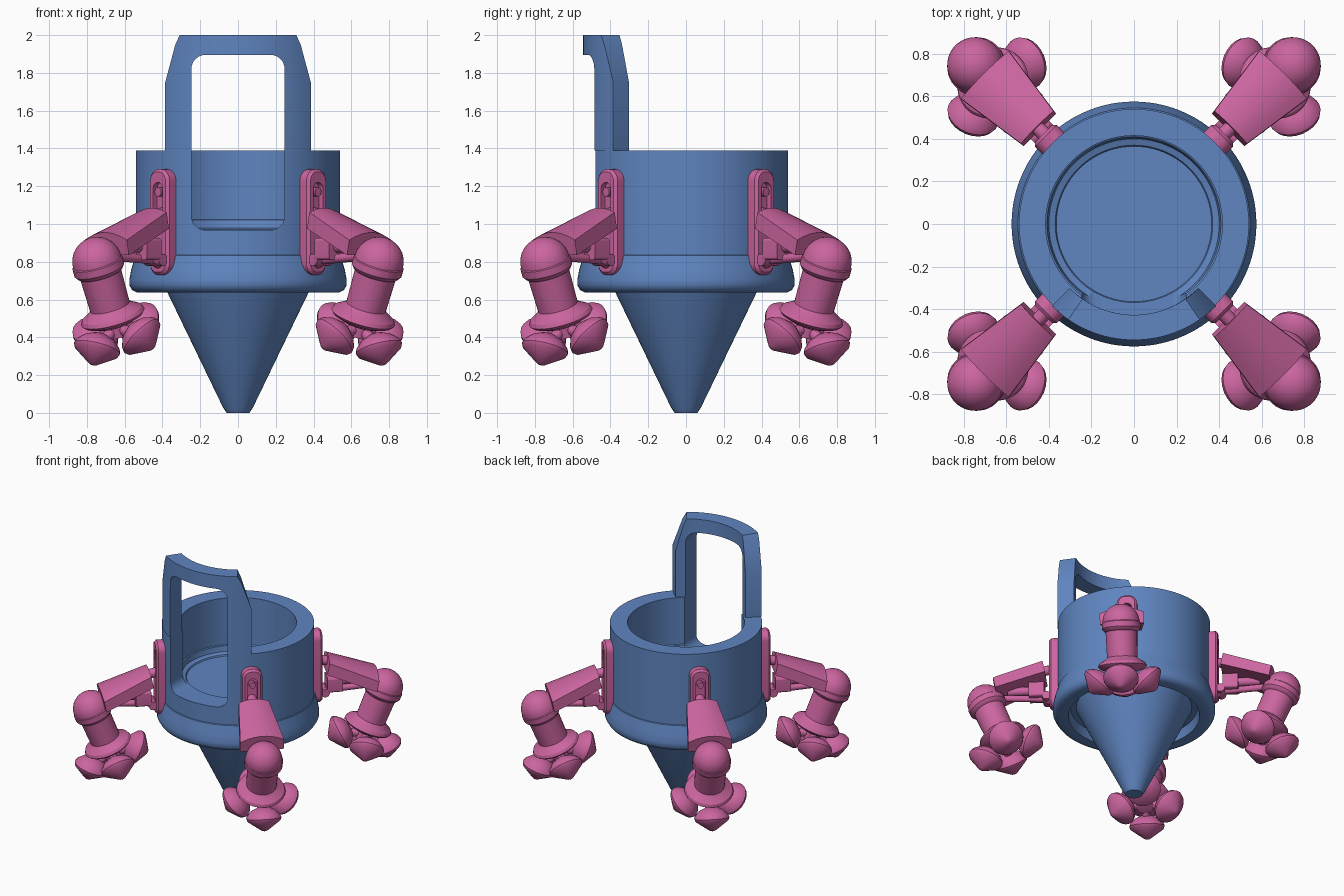
import bpy, bmesh
from math import sin, cos, pi, radians
from mathutils import Matrix, Vector

if "Cube" in bpy.data.objects:
    bpy.data.objects.remove(bpy.data.objects["Cube"])


def material(name, rgb):
    m = bpy.data.materials.new(name)
    m.use_nodes = True
    m.diffuse_color = (*rgb, 1)
    m.node_tree.nodes["Principled BSDF"].inputs["Base Color"].default_value = (*rgb, 1)
    return m


BLUE = material("steel blue", (0.115, 0.235, 0.53))
PINK = material("orchid pink", (0.60, 0.13, 0.35))


def finish(name, bm, mat, angle=32):
    bmesh.ops.remove_doubles(bm, verts=bm.verts, dist=1e-5)
    bmesh.ops.recalc_face_normals(bm, faces=bm.faces)
    mesh = bpy.data.meshes.new(name)
    bm.to_mesh(mesh)
    bm.free()
    mesh.materials.append(mat)
    ob = bpy.data.objects.new(name, mesh)
    bpy.context.collection.objects.link(ob)
    shade(ob, angle)
    return ob


def shade(ob, angle=32):
    bpy.ops.object.select_all(action="DESELECT")
    ob.select_set(True)
    bpy.context.view_layer.objects.active = ob
    bpy.ops.object.shade_smooth_by_angle(angle=radians(angle))


def lathe(bm, profile, steps=32, matrix=Matrix()):
    """Spin (radius, height) points round the local z axis."""
    rings = [[bm.verts.new(matrix @ Vector((r * cos(2 * pi * i / steps), r * sin(2 * pi * i / steps), z)))
              for i in range(steps)] for r, z in profile]
    for a, b in zip(rings, rings[1:]):
        for i in range(steps):
            j = (i + 1) % steps
            bm.faces.new((a[i], a[j], b[j], b[i]))
    for ring, (r, z) in ((rings[0], profile[0]), (rings[-1], profile[-1])):
        if r > 1e-4:
            bm.faces.new(ring)


def aim(origin, direction):
    return Matrix.Translation(origin) @ Vector(direction).to_track_quat("Z", "Y").to_matrix().to_4x4()


def rod(bm, start, end, radius, steps=16):
    start, end = Vector(start), Vector(end)
    lathe(bm, [(radius, 0), (radius, (end - start).length)], steps, aim(start, end - start))


def rounded_prism(bm, x0, x1, half_w, z0, z1, r, matrix=Matrix(), bevel=0):
    """Rounded rectangle in the yz plane, extruded along x, with an optional bevelled outer end."""
    rims = []
    for x, inset in ((x0, 0), (x1 - bevel, 0), (x1, bevel)):
        rim = []
        corners = [(half_w - r, z1 - r), (r - half_w, z1 - r), (r - half_w, z0 + r), (half_w - r, z0 + r)]
        for k, (y, z) in enumerate(corners):
            for i in range(9):
                a = (k + i / 8) * pi / 2
                rim.append(bm.verts.new(matrix @ Vector((x, y + (r - inset) * cos(a), z + (r - inset) * sin(a)))))
        rims.append(rim)
    if not bevel:
        bmesh.ops.delete(bm, geom=rims.pop(), context="VERTS")
    n = len(rims[0])
    for a, b in zip(rims, rims[1:]):
        for i in range(n):
            bm.faces.new((a[i], a[(i + 1) % n], b[(i + 1) % n], b[i]))
    bm.faces.new(rims[0])
    bm.faces.new(rims[-1])


def cut(ob, cutter):
    mod = ob.modifiers.new("cut", "BOOLEAN")
    mod.operation = "DIFFERENCE"
    mod.solver = "EXACT"
    mod.object = cutter
    bpy.context.view_layer.objects.active = ob
    bpy.ops.object.modifier_apply(modifier=mod.name)
    shade(ob)


# Hull: nose cone, recessed underside, bumper ring, wall and basin
R_IN, R_OUT, RIM = 0.415, 0.54, 1.39
bm = bmesh.new()
lathe(bm, [(0, 0), (0.06, 0), (0.08, 0.03), (0.375, 0.64), (0.41, 0.71), (0.45, 0.71), (0.465, 0.64),
           (0.535, 0.637), (0.56, 0.65), (0.575, 0.675), (0.575, 0.705), (0.565, 0.76), (0.55, 0.81),
           (0.545, 0.833), (R_OUT, 0.836), (R_OUT, RIM), (R_IN, RIM), (R_IN, 1.025), (0.408, 1.02),
           (0.40, 0.98), (0.37, 0.97), (0.365, 0.96), (0, 0.96)], 96)
hull = finish("hull", bm, BLUE)

# Tall front frame: a curved slab with tapered shoulders
bm = bmesh.new()
cols, loops = 24, []
for z, half in ((RIM, 45), (1.75, 45), (1.95, 37.5), (2.0, 34.5)):
    loop = []
    for r, order in ((R_OUT + 0.005, range(cols + 1)), (R_IN + 0.012, range(cols, -1, -1))):
        for i in order:
            a = radians(-90 - half + 2 * half * i / cols)
            loop.append(bm.verts.new((r * cos(a), r * sin(a), z)))
    loops.append(loop)
n = len(loops[0])
for a, b in zip(loops, loops[1:]):
    for i in range(n):
        bm.faces.new((a[i], a[(i + 1) % n], b[(i + 1) % n], b[i]))
for loop in (loops[0], loops[-1]):
    for i in range(cols):
        bm.faces.new((loop[i], loop[i + 1], loop[n - 2 - i], loop[n - 1 - i]))
frame = finish("front_frame", bm, BLUE)

# Doorway through the frame and the wall
bm = bmesh.new()
rounded_prism(bm, 0.2, 0.8, 0.247, 0.968, 1.895, 0.075, Matrix.Rotation(-pi / 2, 4, "Z"))
cutter = finish("doorway_cutter", bm, BLUE)
cutter.hide_render = True
for ob in (hull, frame):
    cut(ob, cutter)
bpy.data.objects.remove(cutter)

# Arm parts are built along +x, then copied to the four diagonals
parts = []

# Mounting plate with a slot
bm = bmesh.new()
rounded_prism(bm, 0.525, 0.60, 0.072, 0.73, 1.29, 0.062, bevel=0.015)
plate = finish("mount_plate", bm, PINK)
bm = bmesh.new()
rounded_prism(bm, 0.57, 0.7, 0.036, 1.03, 1.22, 0.035)
slot = finish("slot_cutter", bm, PINK)
slot.hide_render = True
cut(plate, slot)
bpy.data.objects.remove(slot)
parts.append(plate)

# Shoulder linkage: pins, pistons and clevis block
bm = bmesh.new()
rod(bm, (0.55, 0, 1.17), (0.60, 0, 1.17), 0.024)
rod(bm, (0.56, 0, 1.055), (0.72, 0, 1.02), 0.034)
rod(bm, (0.57, 0, 0.79), (0.64, 0, 0.82), 0.035)
rod(bm, (0.62, 0, 0.81), (0.95, 0, 0.83), 0.024)
rod(bm, (0.62, -0.06, 0.81), (0.62, 0.06, 0.81), 0.032)
rod(bm, (0.64, 0, 0.88), (0.90, 0, 0.88), 0.032)
rounded_prism(bm, 0.635, 0.745, 0.062, 0.81, 0.925, 0.015)
parts.append(finish("shoulder_linkage", bm, PINK))

# Upper arm: tapered cover with a crowned top
bm = bmesh.new()
sections = []
for x, w, low, side, top in ((0.625, 0.108, 0.975, 1.062, 1.085), (0.975, 0.158, 0.835, 0.915, 0.955)):
    pts = [(-w, low)] + [(w * k / 5, side + (top - side) * (1 - (k / 5) ** 2)) for k in range(-5, 6)] + [(w, low)]
    sections.append([bm.verts.new((x + 0.2 * (z - low), y, z)) for y, z in pts])
a, b = sections
for i in range(len(a)):
    j = (i + 1) % len(a)
    bm.faces.new((a[i], a[j], b[j], b[i]))
for s in sections:
    bm.faces.new(s)
parts.append(finish("upper_arm", bm, PINK))

# Forearm: dome, collar, tube and flared wrist along a leaning axis
elbow = Vector((1.055, 0, 0.80))
down = Vector((-sin(radians(22)), 0, -cos(radians(22))))
bm = bmesh.new()
dome = [(0.132 * sin(a * pi / 16), -0.132 * cos(a * pi / 16)) for a in range(9)]
lathe(bm, dome + [(0.137, 0.005), (0.137, 0.045), (0.122, 0.065), (0.112, 0.07), (0.108, 0.255),
                  (0.125, 0.27), (0.165, 0.295), (0.174, 0.315), (0.16, 0.33), (0.10, 0.355), (0.06, 0.365),
                  (0.06, 0.42), (0, 0.43)], 36, aim(elbow, down))
parts.append(finish("forearm", bm, PINK))

# Four gripper pads splayed round the wrist axis
hand = elbow + down * 0.425
out = Vector((-down.z, 0, down.x))
bm = bmesh.new()
for k in range(4):
    spread = Matrix.Rotation(k * pi / 2, 3, down) @ out
    pad = hand + spread * 0.172
    tilt = down * cos(radians(42)) + spread * sin(radians(42))
    lathe(bm, [(0, -0.08), (0.04, -0.077), (0.085, -0.055), (0.118, -0.022), (0.126, 0), (0.118, 0.02),
               (0.06, 0.062), (0.02, 0.09), (0, 0.095)], 24, aim(pad, tilt))
    rod(bm, hand - down * 0.05, pad, 0.03)
parts.append(finish("gripper_pads", bm, PINK, 40))

# Copies on all four corners
for k, corner in enumerate(("back_left", "back_right", "front_right", "front_left")):
    for part in parts:
        ob = part if k == 3 else part.copy()
        if k < 3:
            bpy.context.collection.objects.link(ob)
        ob.name = corner + "_" + part.data.name
        ob.rotation_euler.z = pi / 4 + k * pi / 2
